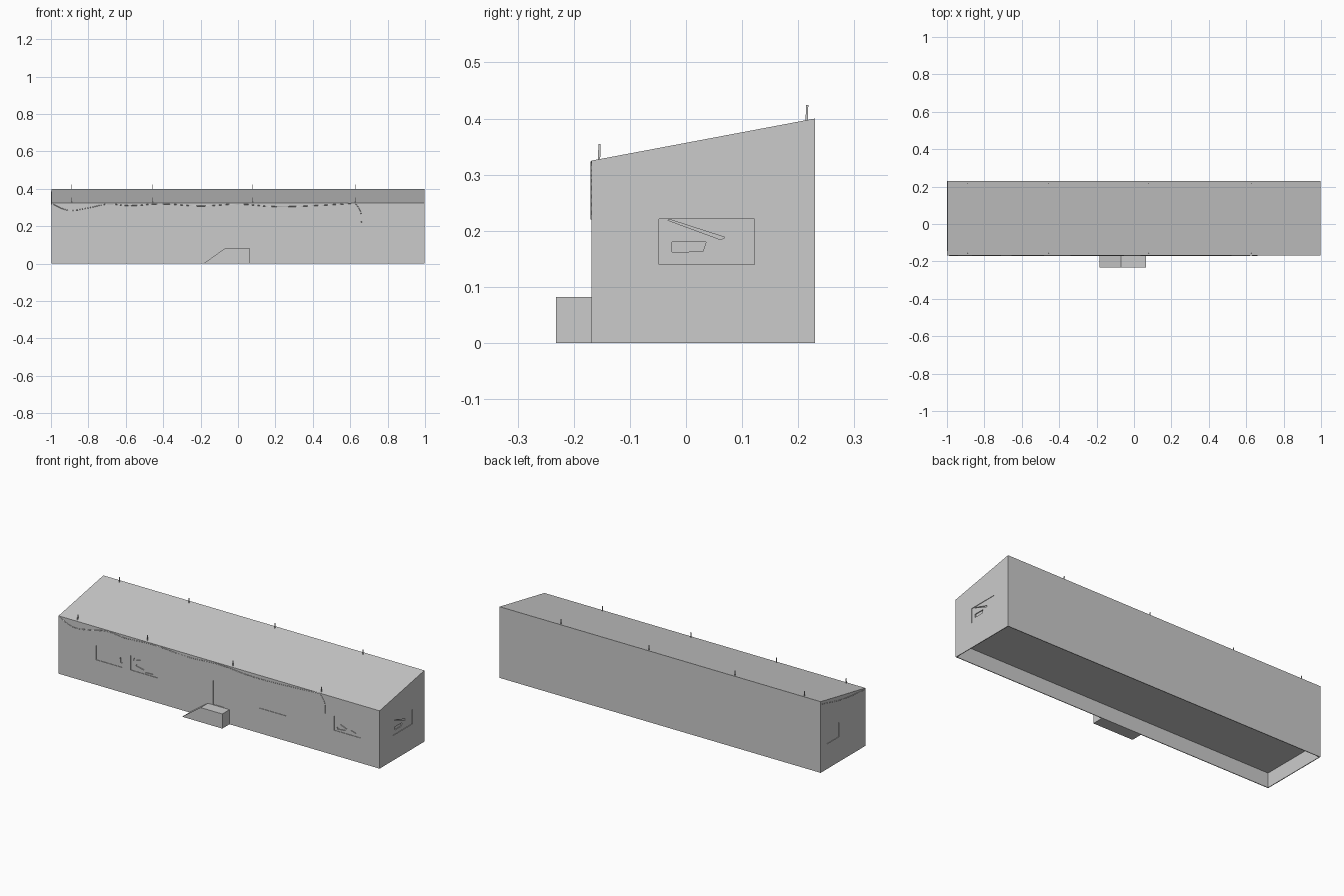
import bpy, bmesh
from mathutils import Vector

if "Cube" in bpy.data.objects:
    bpy.data.objects.remove(bpy.data.objects["Cube"])

X0, X1, Y0, Y1 = -0.998, 0.998, -0.168, 0.23


def prism(name, pts, axis, a, b):
    """Extrude a 2D outline along x or y (outline is (other axis, z))."""
    bm = bmesh.new()
    place = (lambda p: (a, p[0], p[1])) if axis == 'x' else (lambda p: (p[0], a, p[1]))
    face = bm.faces.new([bm.verts.new(place(p)) for p in pts])
    out = bmesh.ops.extrude_face_region(bm, geom=[face])
    step = Vector((b - a, 0, 0)) if axis == 'x' else Vector((0, b - a, 0))
    bmesh.ops.translate(bm, vec=step, verts=[g for g in out['geom'] if isinstance(g, bmesh.types.BMVert)])
    bmesh.ops.recalc_face_normals(bm, faces=bm.faces)
    me = bpy.data.meshes.new(name)
    bm.to_mesh(me)
    bm.free()
    ob = bpy.data.objects.new(name, me)
    bpy.context.collection.objects.link(ob)
    return ob


def rect(u0, u1, z0, z1):
    return [(u0, z0), (u1, z0), (u1, z1), (u0, z1)]


def cut(target, cutter):
    mod = target.modifiers.new("cut", 'BOOLEAN')
    mod.operation, mod.solver, mod.object = 'DIFFERENCE', 'EXACT', cutter
    cutter.hide_render = True
    bpy.context.view_layer.objects.active = target
    bpy.ops.object.modifier_apply(modifier=mod.name)
    bpy.data.objects.remove(cutter)


# Long body with a single-pitch roof
body = prism("building_shell", [(Y0, 0), (Y1, 0), (Y1, 0.40), (Y0, 0.325)], 'x', X0, X1)

# Floor recessed into the underside
cut(body, prism("floor_recess", rect(Y0 + 0.004, Y1 - 0.004, -0.05, 0.082), 'x', X0 + 0.004, X1 - 0.004))

# Shallow window and door recesses
for u in (-0.765, -0.55, 0.25, 0.715):
    cut(body, prism("front_window", rect(u, u + 0.168, 0.14, 0.221), 'y', Y0 - 0.02, Y0 + 0.003))
cut(body, prism("front_door", rect(-0.037, 0.031, 0.084, 0.22), 'y', Y0 - 0.02, Y0 + 0.003))
cut(body, prism("right_window", rect(-0.048, 0.122, 0.14, 0.221), 'x', X1 - 0.003, X1 + 0.02))
cut(body, prism("left_window", rect(0.065, 0.175, 0.14, 0.221), 'x', X0 - 0.02, X0 + 0.003))

# Broken panes: small ragged holes
front_holes = [
    [(-0.615, 0.163), (-0.602, 0.165), (-0.603, 0.2), (-0.617, 0.19)],
    [(-0.52, 0.17), (-0.47, 0.16), (-0.465, 0.17), (-0.515, 0.18)],
    [(-0.46, 0.148), (-0.41, 0.15), (-0.42, 0.167)],
    [(-0.535, 0.195), (-0.49, 0.21), (-0.53, 0.213)],
    [(0.735, 0.15), (0.785, 0.155), (0.78, 0.165), (0.73, 0.163)],
    [(0.75, 0.18), (0.79, 0.165), (0.80, 0.18), (0.765, 0.193)],
    [(0.815, 0.165), (0.85, 0.155), (0.84, 0.167)],
]
for hole in front_holes:
    cut(body, prism("pane_hole", hole, 'y', Y0 - 0.02, Y0 + 0.008))
for hole in ([(-0.025, 0.162), (0.03, 0.163), (0.036, 0.18), (-0.025, 0.18)],
             [(-0.033, 0.219), (0.062, 0.184), (0.07, 0.188), (-0.026, 0.219)]):
    cut(body, prism("pane_hole", hole, 'x', X1 - 0.008, X1 + 0.02))

# Entrance landing with a side ramp
prism("entrance_ramp", [(-0.185, 0), (-0.07, 0), (-0.07, 0.082)], 'y', -0.232, Y0)
prism("entrance_landing", rect(-0.07, 0.065, 0, 0.082), 'y', -0.232, Y0)

# Short cable posts along both roof edges
for side, y, z in (("front", -0.155, 0.326), ("back", 0.215, 0.395)):
    for x in (-0.888, -0.455, 0.078, 0.627):
        prism(side + "_roof_post", [(y - 0.002, z), (y + 0.002, z), (y + 0.003, z + 0.029), (y - 0.001, z + 0.029)],
              'x', x - 0.0018, x + 0.0018)


def cable(name, pts):
    cu = bpy.data.curves.new(name, 'CURVE')
    cu.dimensions, cu.bevel_depth, cu.bevel_resolution, cu.resolution_u = '3D', 0.0018, 0, 4
    sp = cu.splines.new('BEZIER')
    sp.bezier_points.add(len(pts) - 1)
    for bp, p in zip(sp.bezier_points, pts):
        bp.co = p
        bp.handle_left_type = bp.handle_right_type = 'AUTO'
    bpy.context.collection.objects.link(bpy.data.objects.new(name, cu))


# Loose cable sagging under the front eave, and its drop on the right
sag = [(-0.99, 0.318), (-0.91, 0.286), (-0.8, 0.298), (-0.7, 0.318), (-0.58, 0.31), (-0.42, 0.32),
       (-0.2, 0.308), (0, 0.318), (0.2, 0.305), (0.42, 0.311), (0.62, 0.323)]
cable("front_cable", [(x, Y0, z) for x, z in sag])
cable("cable_drop", [(0.63, Y0, 0.32), (0.655, Y0, 0.28), (0.66, Y0, 0.22)])
cable("left_cable", [(X0, Y0, 0.318), (X0, 0.03, 0.338), (X0, Y1, 0.385)])
